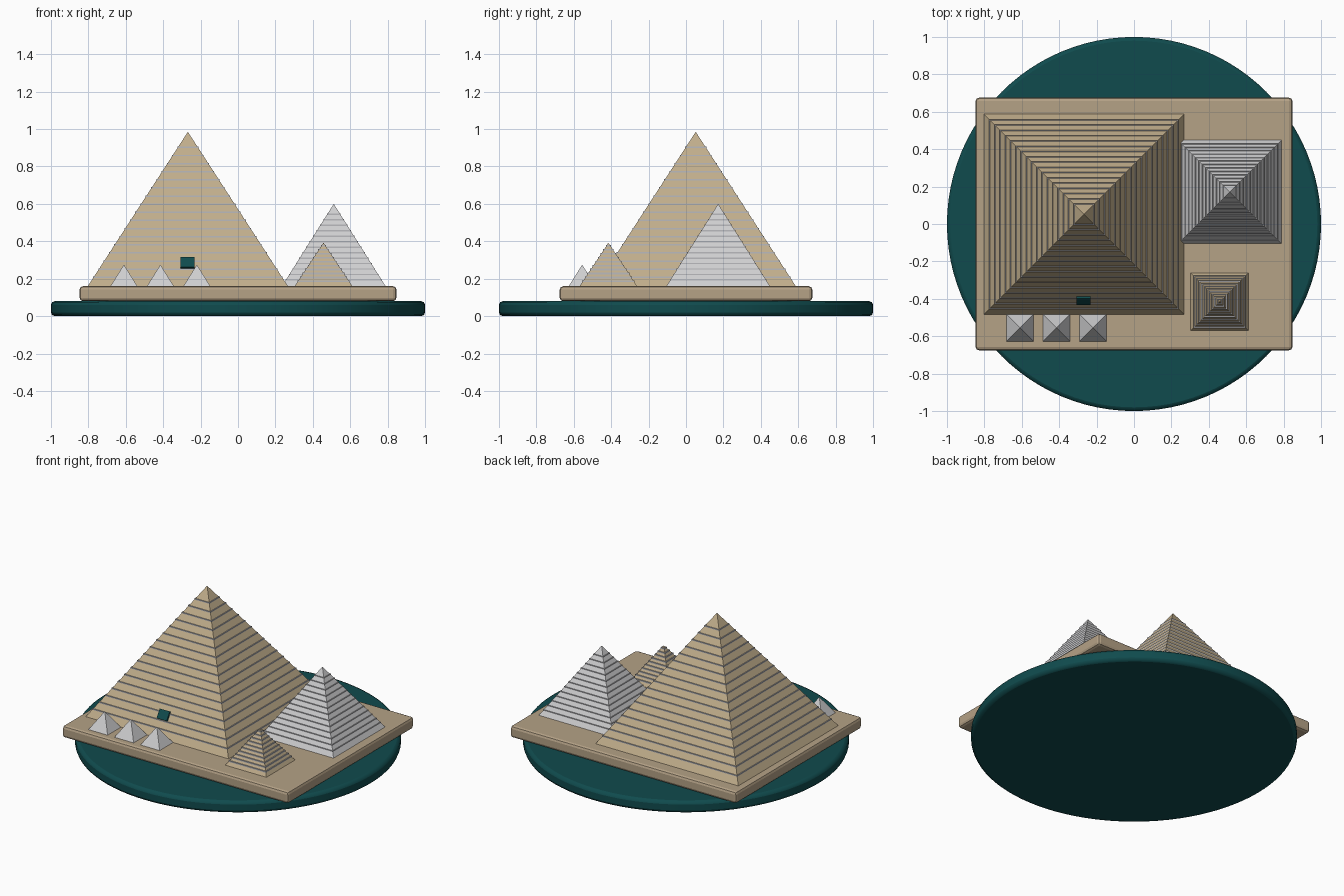
import bpy, bmesh, math
from mathutils import Matrix

cube = bpy.data.objects.get("Cube")
if cube:
    bpy.data.objects.remove(cube, do_unlink=True)


def material(name, rgb):
    m = bpy.data.materials.new(name)
    m.use_nodes = True
    m.diffuse_color = (*rgb, 1)
    m.node_tree.nodes["Principled BSDF"].inputs["Base Color"].default_value = (*rgb, 1)
    return m


teal = material("dark teal", (0.005, 0.07, 0.075))
sand = material("sand", (0.46, 0.36, 0.24))
sandstone = material("sandstone", (0.53, 0.42, 0.26))
pale = material("pale grey stone", (0.62, 0.62, 0.63))
joint = material("joint grey", (0.5, 0.5, 0.52))


def finish(bm, name, mats, bevel=0):
    bmesh.ops.recalc_face_normals(bm, faces=bm.faces)
    me = bpy.data.meshes.new(name)
    bm.to_mesh(me)
    bm.free()
    ob = bpy.data.objects.new(name, me)
    bpy.context.collection.objects.link(ob)
    for m in mats:
        me.materials.append(m)
    if bevel:
        mod = ob.modifiers.new("bevel", "BEVEL")
        mod.width = bevel
        mod.segments = 2
        mod.limit_method = "ANGLE"
        mod.angle_limit = math.radians(40)
    return ob


def box(name, size, matrix, mat, bevel=0):
    bm = bmesh.new()
    bmesh.ops.create_cube(bm, size=1)
    bmesh.ops.scale(bm, vec=size, verts=bm.verts)
    bmesh.ops.transform(bm, matrix=matrix, verts=bm.verts)
    return finish(bm, name, [mat], bevel)


def pyramid(name, centre, half, height, mats, courses=1, joints=0, band=0.008):
    """Square pyramid with thin, slightly proud joint bands between courses."""
    profile = [(half, 0, 0)]  # half width, height, material of the strip above
    step = height / courses
    for i in range(1, joints + 1):
        z = i * step
        r = half * (1 - z / height)
        top = half * (1 - (z + band) / height)
        profile += [(r, z, 1), (r, z + band, 1), (top, z + band, 0)]

    bm = bmesh.new()
    corners = [(-1, -1), (1, -1), (1, 1), (-1, 1)]
    rings = [[bm.verts.new((centre[0] + sx * r, centre[1] + sy * r, GROUND + z))
              for sx, sy in corners] for r, z, _ in profile]
    bm.faces.new(rings[0][::-1])
    for (a, b), (_, _, index) in zip(zip(rings, rings[1:]), profile):
        for k in range(4):
            j = (k + 1) % 4
            bm.faces.new((a[k], a[j], b[j], b[k])).material_index = index
    apex = bm.verts.new((centre[0], centre[1], GROUND + height))
    for k in range(4):
        bm.faces.new((rings[-1][k], rings[-1][(k + 1) % 4], apex))
    return finish(bm, name, mats)


GROUND = 0.16

# Round display base
bm = bmesh.new()
bmesh.ops.create_cone(bm, cap_ends=True, segments=96, radius1=1, radius2=1, depth=0.08,
                      matrix=Matrix.Translation((0, 0, 0.04)))
base = finish(bm, "round_base", [teal], 0.02)
bpy.context.view_layer.objects.active = base
base.select_set(True)
bpy.ops.object.shade_smooth_by_angle(angle=math.radians(25))
base.select_set(False)

# Sand plateau
box("sand_plateau", (1.694, 1.35, 0.08), Matrix.Translation((0, 0, 0.12)), sand, 0.018)

# Coursed pyramids
pyramid("great_pyramid", (-0.268, 0.052), 0.535, 0.825, [sandstone, joint], 19, 17)
pyramid("grey_pyramid", (0.512, 0.172), 0.277, 0.44, [pale, joint], 15, 13, 0.007)
pyramid("small_pyramid", (0.457, -0.415), 0.154, 0.232, [sandstone, joint], 11, 10, 0.009)

# Row of little pyramids in front
for i in range(3):
    pyramid(f"little_pyramid_{i + 1}", (-0.61 + 0.195 * i, -0.555), 0.072, 0.115, [pale])

# Entrance plate lying on the front slope
tilt = -math.atan2(0.535, 0.825)
box("entrance", (0.075, 0.016, 0.062),
    Matrix.Translation((-0.27, -0.409, 0.285)) @ Matrix.Rotation(tilt, 4, "X"), teal)
